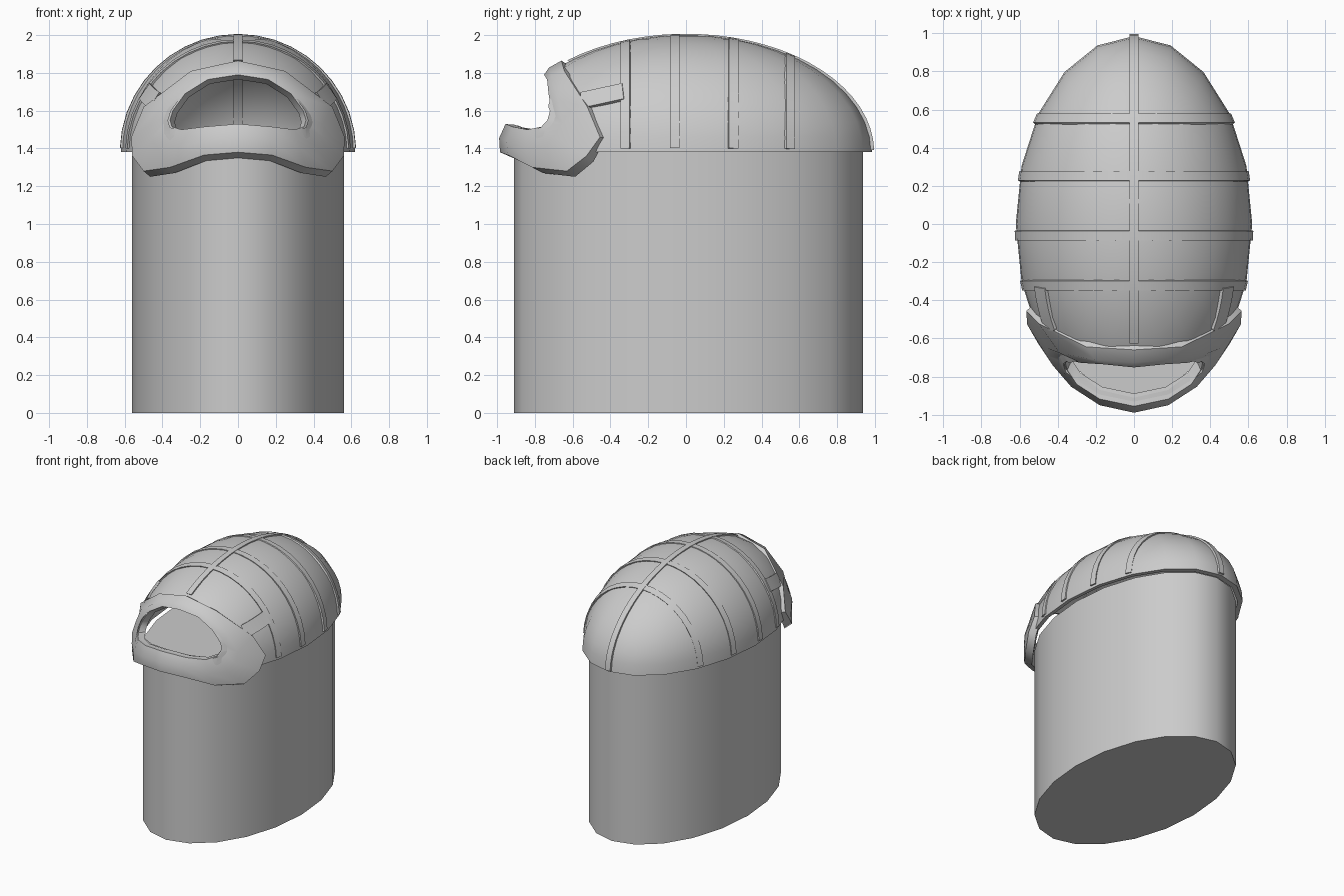
import bpy, bmesh
from math import sin, cos, pi, sqrt, radians
from mathutils import Vector

if "Cube" in bpy.data.objects:
    bpy.data.objects.remove(bpy.data.objects["Cube"])

RX, RY, RZ, BASE = 0.62, 0.985, 0.62, 1.38
SEG, RINGS = 20, 12


def make(name, verts, faces, angle=35):
    me = bpy.data.meshes.new(name)
    me.from_pydata([tuple(v) for v in verts], [], faces)
    bm = bmesh.new()
    bm.from_mesh(me)
    bmesh.ops.remove_doubles(bm, verts=bm.verts, dist=1e-5)
    bmesh.ops.recalc_face_normals(bm, faces=bm.faces)
    bm.to_mesh(me)
    bm.free()
    ob = bpy.data.objects.new(name, me)
    bpy.context.collection.objects.link(ob)
    smooth(ob, angle)
    return ob


def smooth(ob, angle=35):
    bpy.ops.object.select_all(action='DESELECT')
    ob.select_set(True)
    bpy.context.view_layer.objects.active = ob
    bpy.ops.object.shade_smooth_by_angle(angle=radians(angle))


def grid_faces(rows, cols, close_rows=True, close_cols=True):
    return [(i * cols + j, i * cols + (j + 1) % cols,
             (i + 1) % rows * cols + (j + 1) % cols, (i + 1) % rows * cols + j)
            for i in range(rows if close_rows else rows - 1)
            for j in range(cols if close_cols else cols - 1)]


def front_y(x, z, k):
    dz = max(z - BASE, 0)
    return -RY * k * sqrt(max(0, 1 - (x / (RX * k)) ** 2 - (dz / (RZ * k)) ** 2))


def mirrored(half):
    return half + [(-p[0],) + tuple(p[1:]) for p in half[-2:0:-1]]


# Oval column
ring = [(0.56 * sin(2 * pi * i / SEG), 0.013 - 0.925 * cos(2 * pi * i / SEG)) for i in range(SEG)]
make("column", [(x, y, z) for z in (0, BASE) for x, y in ring],
     grid_faces(2, SEG, close_rows=False) + [tuple(range(SEG)), tuple(range(SEG, 2 * SEG))])

# Hollow dome shell: outer and inner half ellipsoids joined at the rim
arc = [i * pi / 2 / RINGS for i in range(RINGS + 1)]
profile = [(cos(a), sin(a)) for a in arc] + [(0.955 * cos(a), 0.955 * sin(a)) for a in reversed(arc)]
profile = [(0 if r < 1e-6 else r, h) for r, h in profile]
dome_verts = [(RX * r * sin(2 * pi * j / SEG), -RY * r * cos(2 * pi * j / SEG), BASE + RZ * h)
              for r, h in profile for j in range(SEG)]
# The two coincident rows at the pole are skipped so the shell stays closed
dome_faces = [f for f in grid_faces(len(profile), SEG) if f[0] // SEG != RINGS]
dome = make("dome_shell", dome_verts, dome_faces)

# Face opening and outer edge of the mask: x, z, distance factor
opening = mirrored([(0, 1.53, 1), (.18, 1.515, 1), (.30, 1.50, 1), (.35, 1.515, .985), (.36, 1.55, .98),
                    (.345, 1.60, .98), (.28, 1.69, 1), (.16, 1.765, 1.005), (0, 1.79, 1.01)])
outline = mirrored([(0, 1.38, 1), (.18, 1.365, 1), (.36, 1.30, 1.01), (.50, 1.28, 1.03), (.56, 1.36, 1.05),
                    (.565, 1.46, 1.03), (.50, 1.62, 1.04), (.25, 1.81, 1.035), (0, 1.865, 1.03)])
N = len(opening)

# Cut the opening through the dome
cut = [(x * 1.03, 1.64 + (z - 1.64) * 1.03) for x, z, k in opening]
cutter = make("opening_cutter", [(x, y, z) for y in (-1.3, -0.3) for x, z in cut],
              grid_faces(2, N, close_rows=False) + [tuple(range(N)), tuple(range(N, 2 * N))])
cutter.hide_render = True
mod = dome.modifiers.new("opening", 'BOOLEAN')
mod.operation, mod.solver, mod.object = 'DIFFERENCE', 'EXACT', cutter
bpy.context.view_layer.objects.active = dome
bpy.ops.object.modifier_apply(modifier=mod.name)
bpy.data.objects.remove(cutter)
smooth(dome)

# Mask frame around the opening
middle = [tuple((a + b) / 2 for a, b in zip(p, q)) for p, q in zip(opening, outline)]
middle = [(x, z, k + 0.012) for x, z, k in middle]


def on_front(loop):
    return [Vector((x, front_y(x, z, k), z)) for x, z, k in loop]


def inset(loop):
    return [Vector((v.x * .93, v.y * .93,
                    BASE + (v.z - BASE) * .94 if v.z > BASE + .02 else v.z - .03)) for v in loop]


a, m, c = on_front(opening), on_front(middle), on_front(outline)
make("mask_frame", a + m + c + inset(c) + inset(a), grid_faces(5, N), 40)


# Raised straps that follow the dome
def strap(name, pts, width, low=0.94, high=1.012):
    centre = Vector((0, 0, BASE))
    verts = []
    for i, p in enumerate(pts):
        d = p - centre
        normal = Vector((d.x / RX ** 2, d.y / RY ** 2, d.z / RZ ** 2))
        tangent = pts[min(i + 1, len(pts) - 1)] - pts[max(i - 1, 0)]
        side = tangent.cross(normal).normalized() * width / 2
        verts += [centre + d * low - side, centre + d * low + side,
                  centre + d * high + side, centre + d * high - side]
    n = len(pts)
    make(name, verts, grid_faces(n, 4, close_rows=False) + [(0, 1, 2, 3), tuple(range(4 * n - 4, 4 * n))])


# Spine along the middle
spine = [radians(1 + 128 * i / 24) for i in range(25)]
strap("spine", [Vector((0, RY * cos(t), BASE + RZ * sin(t))) for t in spine], 0.045)

# Cross ribs
for n, y in enumerate((-0.32, -0.06, 0.25, 0.55)):
    s = sqrt(1 - (y / RY) ** 2)
    angles = [radians(2 + 176 * i / 20) for i in range(21)]
    strap(f"rib_{n + 1}", [Vector((RX * s * cos(t), y, BASE + RZ * s * sin(t))) for t in angles],
          0.05, 0.965, 1.01)

# Short side straps from the first rib to the mask
for sx, label in ((1, "right"), (-1, "left")):
    pts = []
    for i in range(5):
        y, z = -0.33 - 0.055 * i, 1.70 - 0.012 * i
        x = RX * sqrt(1 - (y / RY) ** 2 - ((z - BASE) / RZ) ** 2)
        pts.append(Vector((sx * x, y, z)))
    strap(f"side_strap_{label}", pts, 0.1, 0.97, 1.015)
